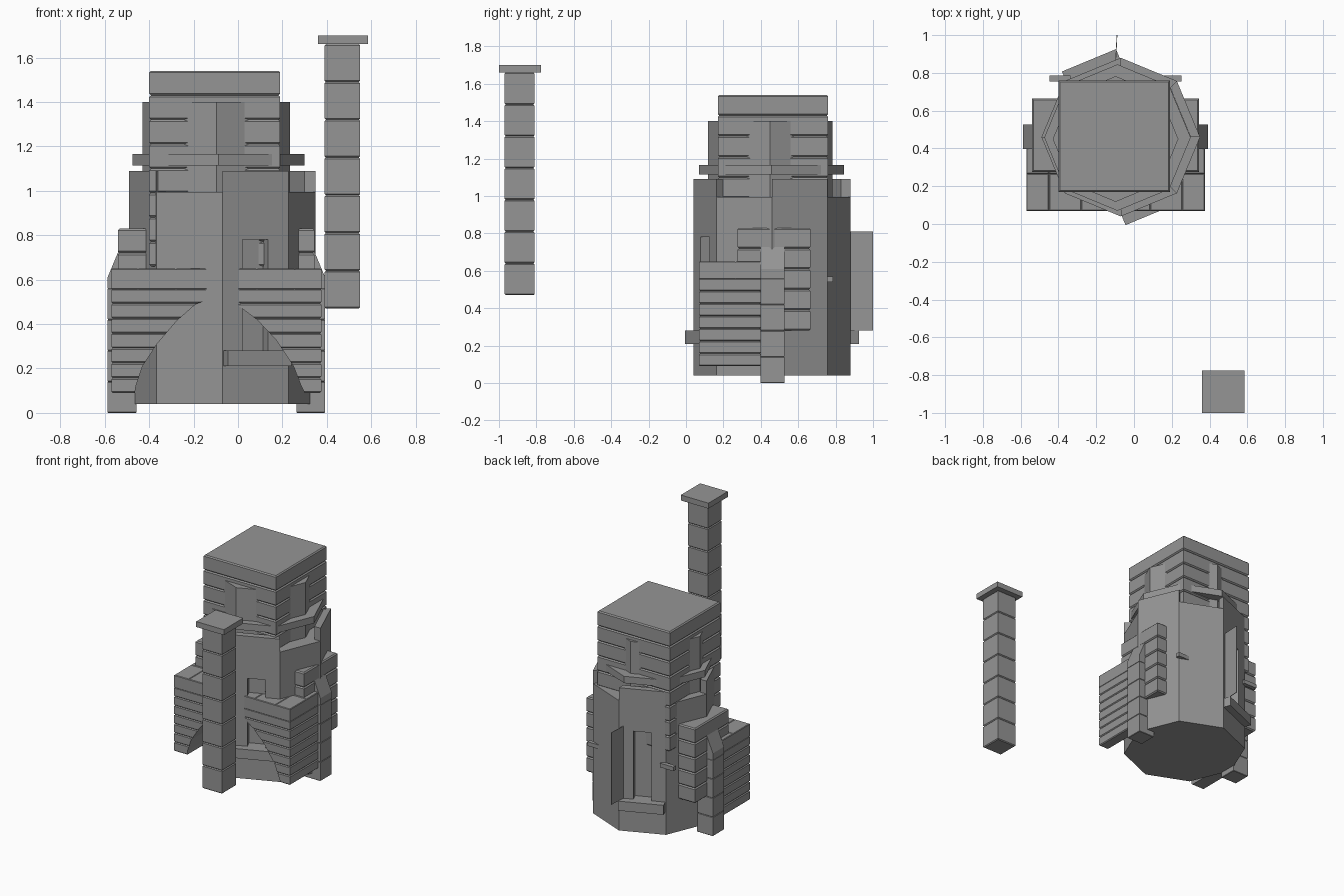
import bpy, bmesh, math
from mathutils import Vector

old = bpy.data.objects.get("Cube")
if old:
    bpy.data.objects.remove(old, do_unlink=True)

stone = bpy.data.materials.new("grey stone")
stone.use_nodes = True
GREY = (0.3, 0.3, 0.3, 1)
stone.diffuse_color = GREY
stone.node_tree.nodes["Principled BSDF"].inputs["Base Color"].default_value = GREY


def finish(name, bm):
    bmesh.ops.recalc_face_normals(bm, faces=bm.faces)
    mesh = bpy.data.meshes.new(name)
    bm.to_mesh(mesh)
    bm.free()
    mesh.materials.append(stone)
    obj = bpy.data.objects.new(name, mesh)
    bpy.context.collection.objects.link(obj)
    return obj


def loft(name, rings):
    """Closed solid through rings of equal point count."""
    bm = bmesh.new()
    loops = [[bm.verts.new(p) for p in ring] for ring in rings]
    n = len(loops[0])
    for a, b in zip(loops, loops[1:]):
        for i in range(n):
            j = (i + 1) % n
            bm.faces.new((a[i], a[j], b[j], b[i]))
    bm.faces.new(loops[0])
    bm.faces.new(loops[-1])
    return finish(name, bm)


def rect(x0, x1, y0, y1, z, inset=0):
    a, b, c, d = x0 + inset, x1 - inset, y0 + inset, y1 - inset
    return [(a, c, z), (b, c, z), (b, d, z), (a, d, z)]


def courses(name, x0, x1, y0, y1, z0, z1, count=1, groove=0.008):
    """Block made of stone courses with a groove between each pair."""
    h = (z1 - z0) / count
    rings = []
    for i in range(count):
        lo, hi = z0 + i * h, z0 + (i + 1) * h
        if i == 0:
            rings.append(rect(x0, x1, y0, y1, lo, groove))
        for z, inset in ((lo + groove, 0), (hi - groove, 0), (hi, groove)):
            rings.append(rect(x0, x1, y0, y1, z, inset))
    return loft(name, rings)


def block(name, x0, x1, y0, y1, z0, z1):
    return loft(name, [rect(x0, x1, y0, y1, z) for z in (z0, z1)])


def extrude_y(name, profile, y0, y1):
    return loft(name, [[(x, y, z) for x, z in profile] for y in (y0, y1)])


def octagon(cx, cy, r, z):
    return [(cx + r * math.cos(i * math.pi / 4), cy + r * math.sin(i * math.pi / 4), z)
            for i in range(8)]


def prism(name, cx, cy, r, z0, z1):
    return loft(name, [octagon(cx, cy, r, z) for z in (z0, z1)])


def cut(obj, cutter):
    mod = obj.modifiers.new("cut", 'BOOLEAN')
    mod.operation = 'DIFFERENCE'
    mod.solver = 'EXACT'
    mod.object = cutter
    cutter.hide_render = True
    cutter.hide_set(True)


# Octagonal tower with a raised parapet on every other side
TX, TY, R = -0.07, 0.46, 0.42
tower = prism("tower", TX, TY, R, 0.04, 0.995)
outer, inner = octagon(TX, TY, R, 0), octagon(TX, TY, R - 0.05, 0)
for i in (0, 2, 4, 6):
    foot = [outer[i], outer[i + 1], inner[i + 1], inner[i]]
    loft(f"parapet_{i // 2 + 1}", [[(x, y, z) for x, y, _ in foot] for z in (0.99, 1.09)])

# Doorways on two opposite sides, with their sill and an open door leaf
out = Vector((math.sin(math.pi / 8), -math.cos(math.pi / 8)))
side = Vector((-out.y, out.x))


def turned(name, half_w, d0, d1, z0, z1):
    """Block lined up with the doorway sides, d measured from the tower axis."""
    c = Vector((TX, TY))
    foot = [c + side * s + out * d
            for s, d in ((-half_w, d0), (half_w, d0), (half_w, d1), (-half_w, d1))]
    return loft(name, [[(p.x, p.y, z) for p in foot] for z in (z0, z1)])


turned("door_sill", 0.155, -0.44, 0.44, 0.21, 0.28)
for label, s in (("front", 1), ("back", -1)):
    cut(tower, turned(f"{label}_door_cutter", 0.062, s * 0.33, s * 0.5, 0.28, 0.78))
leaf = [(-0.099, 0.86), (-0.095, 0.86), (-0.088, 1.0), (-0.092, 1.0)]
loft("door_leaf", [[(x, y, z) for x, y in leaf] for z in (0.28, 0.81)])

# Square keep, its octagonal core and the ledge around it
courses("keep", -0.40, 0.19, 0.17, 0.76, 0.66, 1.54, 8)
prism("keep_core", -0.0975, 0.45, 0.3325, 0.9, 1.40)
prism("keep_ledge", -0.0875, 0.4575, 0.3875, 1.115, 1.165)

# Front wall with an arch, and capstones on top
wall = courses("front_wall", -0.57, 0.375, 0.07, 0.40, 0.09, 0.56, 7, 0.006)
arch = [(-0.47, 0.05), (-0.46, 0.12), (-0.43, 0.21), (-0.365, 0.31), (-0.275, 0.415),
        (-0.19, 0.49), (-0.07, 0.53), (0.005, 0.48), (0.085, 0.42), (0.17, 0.33),
        (0.25, 0.21), (0.285, 0.12), (0.32, 0.05)]
cut(wall, extrude_y("arch_cutter", arch, 0.0, 0.5))
xs = (-0.57, -0.45, -0.28, -0.0975, 0.085, 0.255, 0.375)
for x0, x1 in zip(xs, xs[1:]):
    for y0, y1 in ((0.07, 0.265), (0.265, 0.40)):
        courses("capstone", x0, x1, y0, y1, 0.555, 0.65, 1, 0.004)

# Side blocks, buttresses and small brackets on both sides
courses("side_block", -0.54, 0.345, 0.275, 0.665, 0.28, 0.83, 5)
MID = -0.0975
for label, s in (("left", 1), ("right", -1)):
    x0, x1 = sorted((MID + s * 0.36, MID + s * 0.49))
    courses(f"{label}_buttress", x0, x1, 0.397, 0.527, 0, 0.56, 4, 0.003)
    top = [(0.30, 0.56), (0.49, 0.56), (0.49, 0.61), (0.44, 0.73), (0.30, 0.73)]
    extrude_y(f"{label}_buttress_top", [(MID + s * x, z) for x, z in top], 0.397, 0.527)
    x0, x1 = sorted((MID + s * 0.24, MID + s * 0.35))
    block(f"{label}_bracket", x0, x1, 0.755, 0.785, 0.54, 0.57)

# Free-standing pillar with its cap
courses("pillar", 0.39, 0.55, -0.97, -0.81, 0.47, 1.66, 7, 0.006)
block("pillar_cap", 0.36, 0.585, -1.0, -0.775, 1.66, 1.70)
